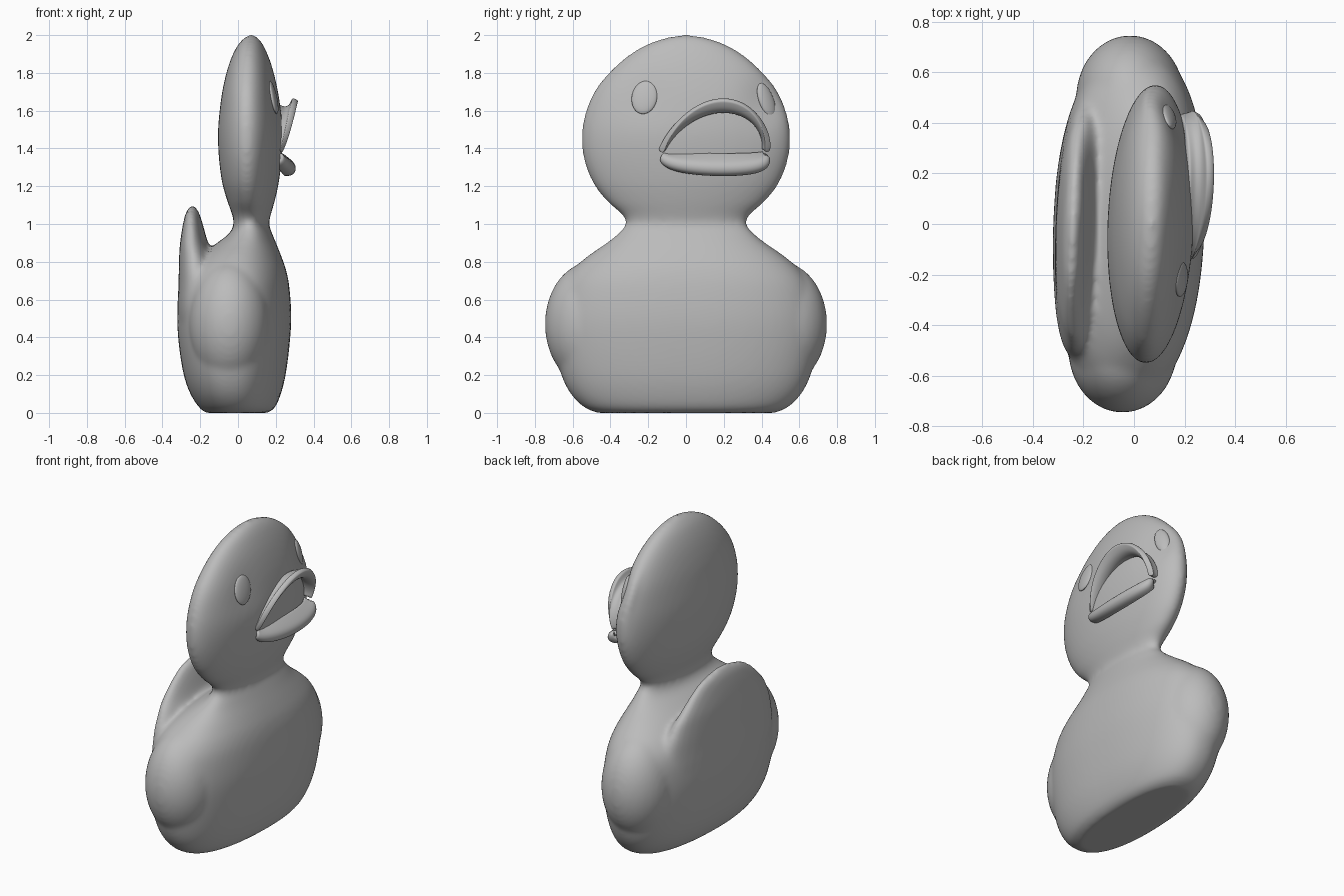
import bpy, bmesh, math
from mathutils import Vector, Matrix, Euler

cube = bpy.data.objects.get("Cube")
if cube:
    bpy.data.objects.remove(cube, do_unlink=True)

grey = bpy.data.materials.new("plain_grey")
grey.use_nodes = True
grey.diffuse_color = (0.5, 0.5, 0.5, 1)
grey.node_tree.nodes["Principled BSDF"].inputs["Base Color"].default_value = (0.5, 0.5, 0.5, 1)


def make_object(name, bm):
    bmesh.ops.recalc_face_normals(bm, faces=bm.faces)
    for face in bm.faces:
        face.smooth = True
    mesh = bpy.data.meshes.new(name)
    bm.to_mesh(mesh)
    bm.free()
    mesh.materials.append(grey)
    obj = bpy.data.objects.new(name, mesh)
    bpy.context.collection.objects.link(obj)
    return obj


def smooth_rows(rows, steps=4):
    """Catmull-Rom interpolation between the rows of a profile."""
    rows = [Vector(r) for r in rows]
    out = []
    for i in range(len(rows) - 1):
        a, b, c, d = rows[max(i - 1, 0)], rows[i], rows[i + 1], rows[min(i + 2, len(rows) - 1)]
        for k in range(steps):
            t = k / steps
            out.append(b + (c - a) * t / 2 + (2 * a - 5 * b + 4 * c - d) * t ** 2 / 2
                       + (3 * b - a - 3 * c + d) * t ** 3 / 2)
    return out + [rows[-1]]


def power(value, exponent):
    return math.copysign(abs(value) ** exponent, value)


def loft(bm, rows, centre_y=0, shear=0.035, segments=64):
    """Stack oval rings, fuller low down; each row is height, back, front, half width."""
    rings = []
    for z, back, front, half in smooth_rows(rows):
        exponent = min(1, max(.87, .87 + (z - .7) * .3))
        ring = []
        for i in range(segments):
            angle = math.tau * i / segments
            y = half * power(math.sin(angle), exponent)
            x = (back + front) / 2 + (front - back) / 2 * power(math.cos(angle), exponent)
            ring.append(bm.verts.new((x + shear * y, y + centre_y, z)))
        rings.append(ring)
    for low, high in zip(rings, rings[1:]):
        for i in range(segments):
            j = (i + 1) % segments
            bm.faces.new((low[i], low[j], high[j], high[i]))
    bm.faces.new(rings[0])
    bm.faces.new(rings[-1])


def add_ball(bm, position, size, rotation=(0, 0, 0)):
    matrix = Matrix.LocRotScale(Vector(position), Euler(rotation), Vector(size))
    bmesh.ops.create_uvsphere(bm, u_segments=32, v_segments=20, radius=1, matrix=matrix)


# Body, neck and head in one profile
bm = bmesh.new()
loft(bm, [
    (0, -.17, .16, .47), (.03, -.205, .195, .54), (.1, -.25, .225, .61), (.2, -.285, .25, .66),
    (.35, -.31, .27, .695), (.5, -.32, .28, .7), (.65, -.31, .272, .67), (.75, -.27, .255, .61),
    (.83, -.2, .228, .52), (.9, -.11, .2, .42), (.95, -.045, .18, .36), (1, -.022, .163, .32),
    (1.05, -.03, .173, .34), (1.12, -.055, .193, .42), (1.22, -.083, .215, .495),
    (1.35, -.1, .231, .543), (1.48, -.105, .237, .552), (1.6, -.096, .226, .53),
    (1.72, -.079, .207, .475), (1.84, -.049, .177, .37), (1.93, -.011, .142, .25),
    (1.98, .028, .11, .13), (2.002, .06, .08, .02)])

# Shallow eye sockets pressed into the face
for y, z, depth in ((.44, 1.66, .026), (-.22, 1.66, .008)):
    for v in bm.verts:
        if v.co.x > .05 and v.co.z > 1.2:
            distance = (v.co.y - y) ** 2 + (v.co.z - z) ** 2
            v.co.x -= depth * math.exp(-distance / .015)

# Raised tail ridge along the back
loft(bm, [
    (.3, -.27, -.1, .35), (.5, -.315, -.1, .5), (.7, -.312, -.1, .5), (.82, -.31, -.125, .45),
    (.9, -.305, -.16, .39), (1, -.29, -.188, .285), (1.06, -.275, -.207, .19),
    (1.1, -.25, -.232, .04)], centre_y=-.02)

# Wing bulges, one on each flank
for side in (-1, 1):
    add_ball(bm, (side * .015 - .03, side * .5, .47), (.215, .248, .33))

body = make_object("body_and_head", bm)
remesh = body.modifiers.new("blend_parts", 'REMESH')
remesh.mode = 'VOXEL'
remesh.voxel_size = 0.014
remesh.use_smooth_shade = True
relax = body.modifiers.new("soften", 'SMOOTH')
relax.factor = 0.5
relax.iterations = 16


# Bills: each row is corner depth, extra depth, half width, corner height, rise
def bill(name, rows, thickness, roundness, segments=28):
    bm = bmesh.new()
    grid = []
    for corner, depth, half, base, rise in smooth_rows(rows, 3):
        line = []
        for i in range(segments + 1):
            angle = math.pi * i / segments
            arch = math.sin(angle)
            y = .148 - half * math.cos(angle) + .05 * arch
            height = base + rise * max(arch, 0) ** roundness
            line.append(bm.verts.new((corner + depth * arch, y, height)))
        grid.append(line)
    for a, b in zip(grid, grid[1:]):
        for i in range(segments):
            bm.faces.new((a[i], a[i + 1], b[i + 1], b[i]))
    obj = make_object(name, bm)
    solid = obj.modifiers.new("thickness", 'SOLIDIFY')
    solid.thickness = thickness
    solid.offset = 0
    rounding = obj.modifiers.new("rounding", 'SUBSURF')
    rounding.levels = rounding.render_levels = 1


bill("upper_bill", [
    (.17, .04, .265, 1.39, .23), (.2, .045, .27, 1.39, .215),
    (.22, .062, .277, 1.385, .235), (.228, .077, .282, 1.38, .283)], .034, 1.2)
bill("lower_bill", [
    (.17, .05, .25, 1.375, -.01), (.2, .06, .265, 1.37, -.035), (.22, .068, .275, 1.365, -.06),
    (.222, .06, .275, 1.345, -.07), (.2, .04, .25, 1.325, -.055)], .034, .8)

# Eyes, slightly raised ovals
for name, position, size, rotation in (
        ("right_eye", (.187, -.22, 1.67), (.018, .068, .09), (-.15, -.22, -.12)),
        ("left_eye", (.138, .425, 1.655), (.02, .045, .095), (.28, -.2, .55))):
    bm = bmesh.new()
    add_ball(bm, position, size, rotation)
    make_object(name, bm)
